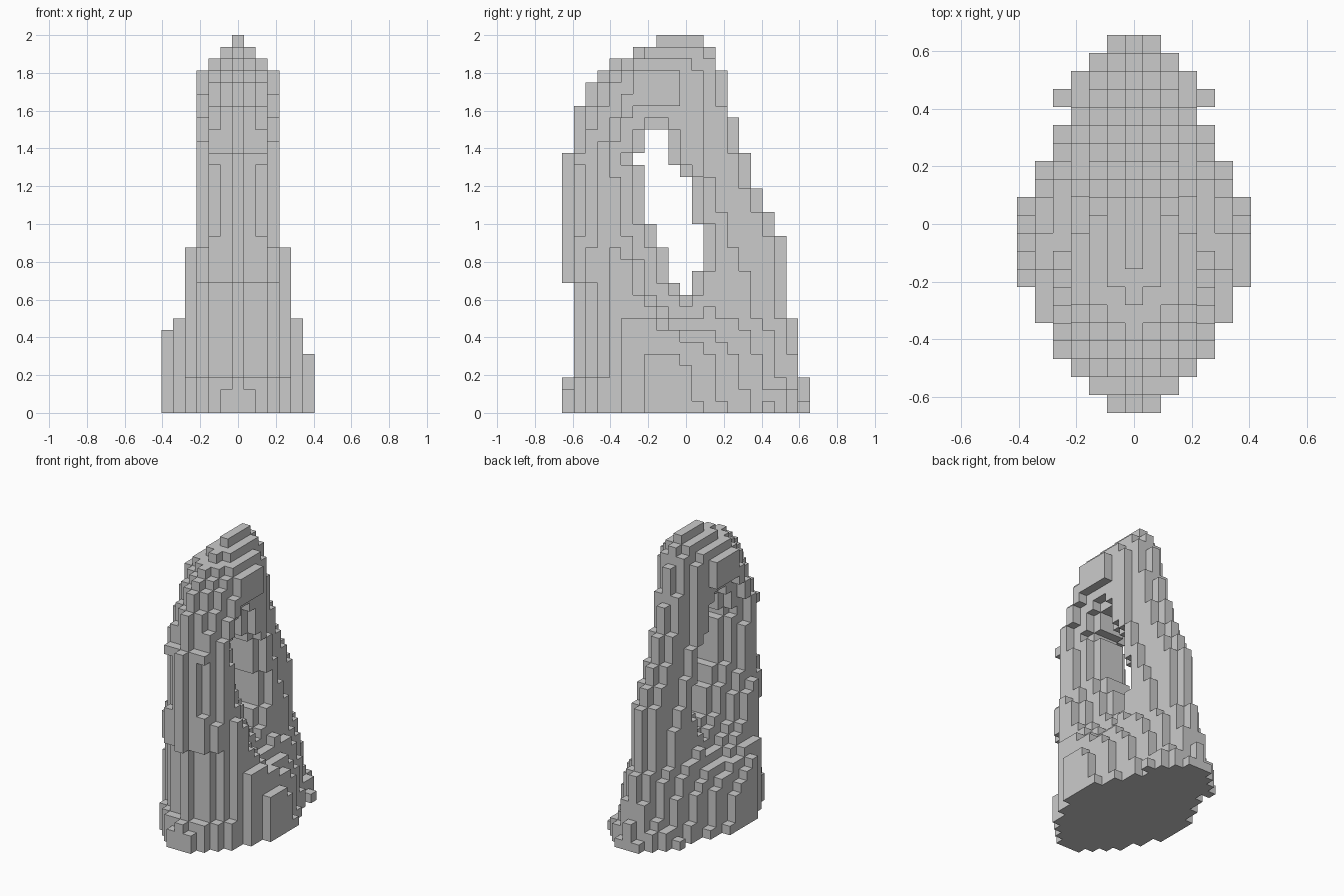
import bpy, bmesh, math

if "Cube" in bpy.data.objects:
    bpy.data.objects.remove(bpy.data.objects["Cube"])

S = 2 / 32  # block size


def step(table, k):
    """Last value whose starting layer is at or below layer k."""
    return [v for start, v in table if start <= k][-1]


def ramp(table, k):
    """Linear interpolation between (layer, value) pairs."""
    for (k0, a), (k1, b) in zip(table, table[1:]):
        if k <= k1:
            return a + (b - a) * (k - k0) / (k1 - k0)


# Side outline: front and back end of every layer, in blocks
FRONT = [(0, -10), (3, -9), (11, -10), (22, -9), (26, -8), (28, -7),
         (29, -6), (30, -4), (31, -2)]
BACK = [(0, 10), (3, 9), (8, 8), (15, 7), (17, 6), (19, 5), (22, 4),
        (25, 3), (29, 2), (31, 1)]
# Half width of every layer, and where along y it is widest, in blocks
WIDTH = [(0, 6.4), (4, 6.2), (7, 5.4), (8, 4.45), (13, 4.2), (14, 3.45),
         (24, 3.4), (28, 3.2), (29, 2.4), (30, 1.4), (31, 0.4)]
WIDEST = [(0, -1.5), (4, -2), (7, -4), (13, -5), (20, -5), (22, -5.5),
          (24, -4), (28, -2), (31, -0.5)]
# Opening through the body: first and last open block per layer
HOLE = [(10, (0, 0)), (11, (-1, 0)), (12, (-1, 1)), (14, (-2, 1)),
        (16, (-3, 0)), (20, (-3, -1)), (21, (-4, -2)), (22, (-3, -2))]
hole = set()
for k in range(10, 24):
    a, b = step(HOLE, k)
    hole.update((j, k) for j in range(a, b + 1))

# Fill the blocks: pointed oval layers, dished around the opening
slope = [(k, b + 0.9) for k, b in BACK]  # smooth back slope
cells = set()
for k in range(32):
    f, b, c = step(FRONT, k), step(BACK, k), ramp(WIDEST, k)
    for j in range(f, b + 1):
        if (j, k) in hole:
            continue
        if j < c:
            u, e = (c - j) / (c - f + 0.5), 1.3
        else:
            u, e = (j - c) / (max(b + 0.5, ramp(slope, k)) - c), 1.15
        half = round(ramp(WIDTH, k) * (1 - u ** e) ** (1 / e))
        if k < 2 and 6 < j < 10:  # flared foot at the back
            half += 1
        if k >= 2 and j == f:     # sharp front ridge
            half = max(half - 1, 0)
        d = min(math.hypot(j - hj, k - hk) for hj, hk in hole)
        half = min(half, round(1.1 * d))
        for i in range(-half, half + 1):
            if not (i == 6 and k > 4):  # right foot is slightly lower
                cells.add((i, j, k))

# Skin: one square on each exposed block side
bm = bmesh.new()
verts = {}


def corner(p):
    if p not in verts:
        verts[p] = bm.verts.new(((p[0] - 0.5) * S, (p[1] - 0.5) * S, p[2] * S))
    return verts[p]


for cell in sorted(cells):
    for axis in range(3):
        for side in (0, 1):
            near = list(cell)
            near[axis] += 2 * side - 1
            if tuple(near) in cells:
                continue
            quad = []
            for s, t in ((0, 0), (1, 0), (1, 1), (0, 1)):
                p = list(cell)
                p[axis] += side
                p[(axis + 1) % 3] += s
                p[(axis + 2) % 3] += t
                quad.append(corner(tuple(p)))
            bm.faces.new(quad if side else quad[::-1])

mesh = bpy.data.meshes.new("block_sculpture")
bm.to_mesh(mesh)
bm.free()
obj = bpy.data.objects.new("block_sculpture", mesh)
bpy.context.collection.objects.link(obj)
